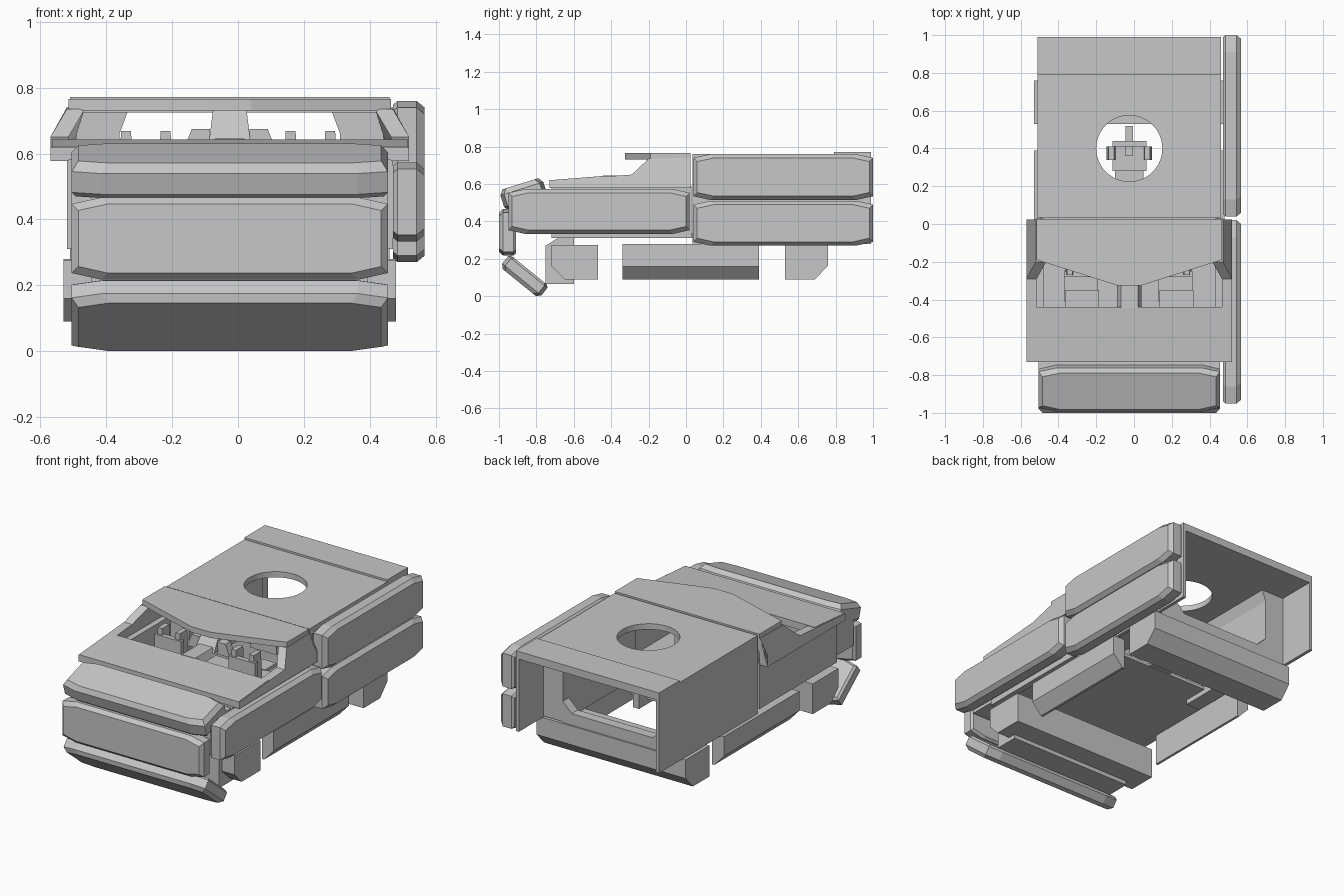
import bpy, bmesh, math
from mathutils import Vector

if "Cube" in bpy.data.objects:
    bpy.data.objects.remove(bpy.data.objects["Cube"])

CX = -0.025  # hull centre line

grey = bpy.data.materials.new("plain grey")
grey.diffuse_color = (0.57, 0.57, 0.57, 1)
grey.use_nodes = True
grey.node_tree.nodes["Principled BSDF"].inputs["Base Color"].default_value = grey.diffuse_color


def finish(name, bm):
    bmesh.ops.recalc_face_normals(bm, faces=bm.faces)
    me = bpy.data.meshes.new(name)
    bm.to_mesh(me)
    bm.free()
    me.materials.append(grey)
    ob = bpy.data.objects.new(name, me)
    bpy.context.collection.objects.link(ob)
    return ob


def skin(name, rings):
    """Closed solid through rings of equal point count."""
    bm = bmesh.new()
    vs = [[bm.verts.new(p) for p in r] for r in rings]
    n = len(vs[0])
    for a, b in zip(vs, vs[1:]):
        for i in range(n):
            bm.faces.new((a[i], a[(i + 1) % n], b[(i + 1) % n], b[i]))
    bm.faces.new(vs[0])
    bm.faces.new(vs[-1])
    return finish(name, bm)


def prism(name, pts, axis, a, b):
    """Extrude a 2D outline along axis x (y,z), y (x,z) or z (x,y)."""
    def put(p, t):
        return {'x': (t, p[0], p[1]), 'y': (p[0], t, p[1]), 'z': (p[0], p[1], t)}[axis]
    return skin(name, [[put(p, t) for p in pts] for t in (a, b)])


def box(name, x0, x1, y0, y1, z0, z1):
    return prism(name, [(x0, y0), (x1, y0), (x1, y1), (x0, y1)], 'z', z0, z1)


def armour(name, L, H, T, base, u, v):
    """Bevelled armour plate with clipped corners; outward is u x v."""
    u, v = Vector(u).normalized(), Vector(v).normalized()
    w = u.cross(v)
    rings = []
    for depth, inset in ((0, 0.012), (0.15, 0), (0.75, 0), (1, 0.02)):
        a, b = L / 2 - inset, H / 2 - inset
        ca, cb = 0.09, 0.02
        o = [(a - ca, -b), (a, -b + cb), (a, b - cb), (a - ca, b),
             (-a + ca, b), (-a, b - cb), (-a, -b + cb), (-a + ca, -b)]
        rings.append([Vector(base) + u * p + v * q + w * T * depth for p, q in o])
    return skin(name, rings)


SIDES = ((-1, "left"), (1, "right"))

# Side armour, right side only
Y, Z, X = (0, 1, 0), (0, 0, 1), (1, 0, 0)
armour("front_side_armour", 0.97, 0.24, 0.097, (0.47, -0.465, 0.453), Y, Z)
armour("rear_lower_side_armour", 0.96, 0.24, 0.097, (0.47, 0.52, 0.39), Y, Z)
armour("rear_upper_side_armour", 0.96, 0.245, 0.097, (0.47, 0.52, 0.637), Y, Z)

# Nose armour
armour("nose_upper_armour", 0.96, 0.24, 0.11, (CX, -0.853, 0.496), X, (0, 0.955, 0.296))
armour("nose_middle_armour", 0.96, 0.25, 0.09, (CX, -0.91, 0.342), X, Z)
armour("nose_lower_armour", 0.96, 0.27, 0.085, (CX, -0.838, 0.139), X, (0, -0.777, 0.63))

# Rear hull: thin outer walls, inner side liners, bulkhead frame
for s, side in SIDES:
    a, b = sorted((CX + s * 0.465, CX + s * 0.485))
    box("hull_wall_" + side, a, b, 0.035, 0.99, 0.28, 0.73)
    prism("hull_liner_" + side, [(CX + s * d, z) for d, z in
                                 ((0.468, 0.285), (0.468, 0.727), (0.31, 0.727),
                                  (0.335, 0.66), (0.335, 0.41), (0.335, 0.285))],
          'y', 0.04, 0.75)
    prism("bulkhead_corner_" + side, [(CX + s * d, z) for d, z in
                                      ((0.34, 0.41), (0.335, 0.41), (0.275, 0.35), (0.275, 0.28),
                                       (0.34, 0.28))], 'y', 0.69, 0.75)
box("bulkhead_sill", CX - 0.28, CX + 0.28, 0.69, 0.75, 0.28, 0.35)

# Hull roof with round hatch opening and raised rear strip
roof = box("hull_roof", CX - 0.485, CX + 0.485, 0.035, 0.99, 0.725, 0.76)
hole = [(CX + 0.175 * math.cos(i * math.tau / 48), 0.4 + 0.175 * math.sin(i * math.tau / 48))
        for i in range(48)]
cutter = prism("hatch_cutter", hole, 'z', 0.6, 0.9)
cutter.hide_render = True
cutter.hide_viewport = True
m = roof.modifiers.new("hatch", 'BOOLEAN')
m.object = cutter
m.operation = 'DIFFERENCE'
m.solver = 'EXACT'
box("roof_rear_strip", CX - 0.485, CX + 0.485, 0.79, 0.99, 0.755, 0.772)

# Cab lower walls, front wall and floor
for s, side in SIDES:
    a, b = sorted((CX + s * 0.455, CX + s * 0.495))
    box("cab_wall_" + side, a, b, -0.72, 0.03, 0.31, 0.59)
box("cab_front_wall", CX - 0.48, CX + 0.48, -0.9, -0.71, 0.34, 0.56)
box("cab_floor", CX - 0.47, CX + 0.47, -0.72, 0.2, 0.315, 0.335)

# Hood, tongue between the windows, and leaning cab sides
prism("hood", [(-0.73, 0.58), (-0.73, 0.62), (-0.44, 0.643), (-0.44, 0.6)],
      'x', CX - 0.54, CX + 0.54)
prism("hood_tongue", [(CX - 0.045, 0.645), (CX + 0.045, 0.645), (CX + 0.065, 0.6), (CX - 0.065, 0.6)],
      'y', -0.445, -0.2)
side_profile = [(-0.73, 0.578), (-0.73, 0.618), (-0.29, 0.65), (-0.2, 0.735),
                (0.025, 0.74), (0.025, 0.65), (0.025, 0.578)]
for s, side in SIDES:
    rings = []
    for off in (0.545, 0.49):
        rings.append([(CX + s * (off - (0.05 if z > 0.7 else 0)), y, z)
                      for y, z in side_profile])
    skin("cab_side_" + side, rings)

# Cab roof with pointed visor, and windscreen centre pillar
prism("cab_roof", [(CX - 0.49, 0.025), (CX + 0.49, 0.025), (CX + 0.49, -0.19),
                   (CX + 0.065, -0.325), (CX - 0.065, -0.325), (CX - 0.49, -0.19)],
      'z', 0.73, 0.765)
skin("windscreen_pillar", [
    [(CX + dx, y, z) for dx, y in ((-w, t), (w, t), (w, 0.06 + t), (-w, 0.06 + t))]
    for w, t, z in ((0.065, -0.29, 0.62), (0.05, -0.2, 0.74))])

# Underbody: front and rear cross boxes, nose beam and thin side skirts
prism("front_cross_box", [(-0.72, 0.16), (-0.65, 0.09), (-0.47, 0.09),
                          (-0.47, 0.275), (-0.72, 0.275)], 'x', CX - 0.505, CX + 0.505)
prism("nose_beam", [(-0.75, 0.065), (-0.6, 0.065), (-0.6, 0.32), (-0.67, 0.32), (-0.75, 0.27)],
      'x', CX - 0.42, CX + 0.42)
prism("rear_cross_box", [(0.53, 0.09), (0.69, 0.09), (0.76, 0.165),
                         (0.76, 0.28), (0.53, 0.28)], 'x', CX - 0.505, CX + 0.505)
for s, side in SIDES:
    prism("skirt_" + side, [(CX + s * d, z) for d, z in
                            ((0.505, 0.28), (0.505, 0.16), (0.44, 0.09), (0.425, 0.09), (0.425, 0.28))],
          'y', -0.34, 0.39)


# Seats: two in the cab, one under the hatch
def seat(name, x, y, z, arm, arm_y, arm_h):
    box(name + "_base", x - 0.09, x + 0.09, y - 0.08, y + 0.06, z, z + 0.06)
    box(name + "_back", x - 0.09, x + 0.09, y + 0.05, y + 0.08, z, z + 0.14)
    for s, side in SIDES:
        c = x + s * arm
        prism(name + "_arm_" + side, [(c - 0.025, z), (c + 0.025, z),
                                      (c + 0.015, z + arm_h), (c - 0.015, z + arm_h)],
              'y', y + arm_y, y + arm_y + 0.07)


seat("driver_seat", CX - 0.255, -0.33, 0.488, 0.06, 0.06, 0.18)
seat("passenger_seat", CX + 0.245, -0.33, 0.488, 0.06, 0.06, 0.18)
for s, side in SIDES:
    x = CX + s * 0.25
    box("seat_stand_" + side, x - 0.05, x + 0.05, -0.38, -0.28, 0.33, 0.5)
    box("seat_front_" + side, x - 0.09, x + 0.09, -0.44, -0.35, 0.48, 0.59)
    prism("dashboard_wedge_" + side, [(CX + s * d, z) for d, z in
                                      ((0.06, 0.6), (0.06, 0.675), (0.115, 0.675), (0.145, 0.6))],
          'y', -0.25, -0.2)
seat("gunner_seat", CX, 0.36, 0.4, 0.095, -0.02, 0.15)
box("gunner_seat_column", CX - 0.02, CX + 0.02, 0.36, 0.52, 0.37, 0.5)
box("gunner_footplate", CX - 0.075, CX + 0.075, 0.19, 0.3, 0.32, 0.34)
